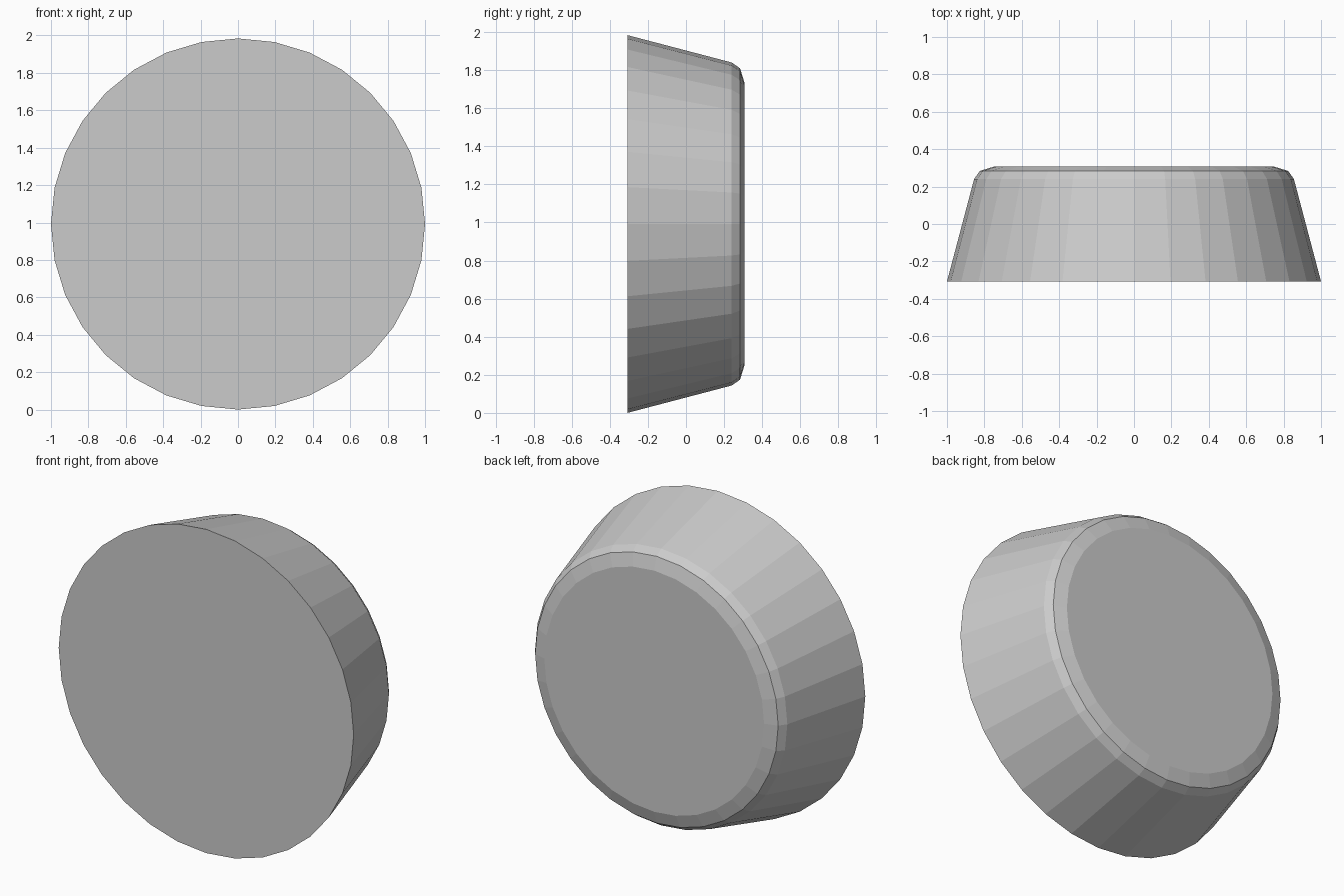
import bpy, bmesh, math

if "Cube" in bpy.data.objects:
    bpy.data.objects.remove(bpy.data.objects["Cube"])

SIDES = 32
# (radius, y) from the wide flat front to the rounded back rim
PROFILE = [(1.0, -0.308), (0.855, 0.24), (0.824, 0.284), (0.745, 0.308)]

# tapered round plug lying along y
bm = bmesh.new()
rings = []
for r, y in PROFILE:
    ring = []
    for i in range(SIDES):
        a = 2 * math.pi * i / SIDES
        ring.append(bm.verts.new((r * math.cos(a), y, 0.992 + 0.992 * r * math.sin(a))))
    rings.append(ring)
for lo, hi in zip(rings, rings[1:]):
    for i in range(SIDES):
        j = (i + 1) % SIDES
        bm.faces.new((lo[i], lo[j], hi[j], hi[i]))

# flat front and back caps
bm.faces.new(rings[0])
bm.faces.new(rings[-1])
bmesh.ops.recalc_face_normals(bm, faces=bm.faces)

mesh = bpy.data.meshes.new("tapered_disc")
bm.to_mesh(mesh)
bm.free()
bpy.context.collection.objects.link(bpy.data.objects.new("tapered_disc", mesh))
